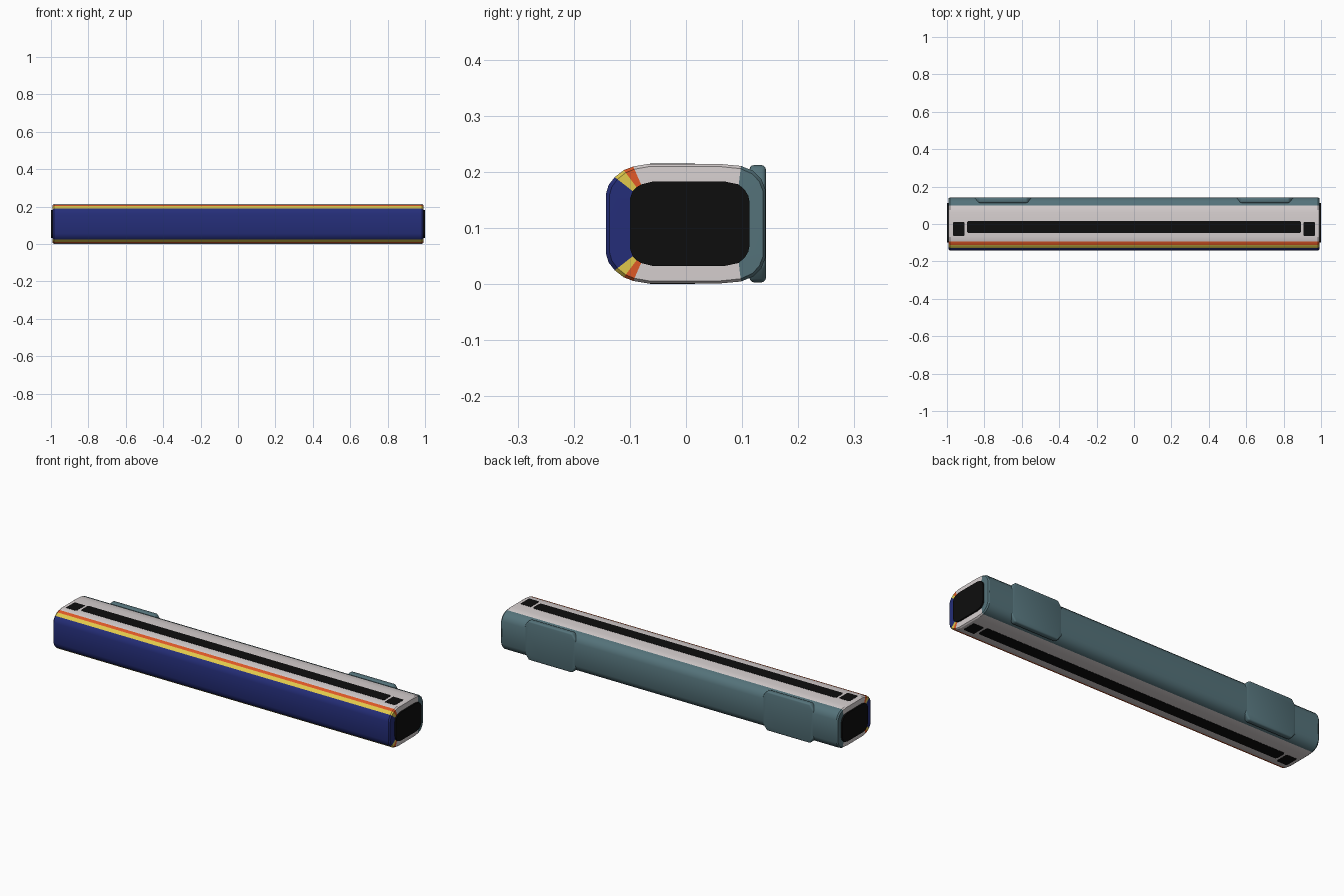
import bpy, bmesh

if "Cube" in bpy.data.objects:
    bpy.data.objects.remove(bpy.data.objects["Cube"])

ZC = 0.1075  # mid height of the car, which lies on its side


def material(name, rgb):
    m = bpy.data.materials.new(name)
    m.diffuse_color = (*rgb, 1)
    m.use_nodes = True
    m.node_tree.nodes["Principled BSDF"].inputs["Base Color"].default_value = m.diffuse_color
    return m


blue = material("roof_blue", (0.018, 0.027, 0.19))
yellow = material("stripe_yellow", (0.75, 0.58, 0.07))
red = material("stripe_red", (0.75, 0.10, 0.02))
white = material("side_white", (0.68, 0.63, 0.63))
teal = material("underframe_teal", (0.09, 0.17, 0.195))
black = material("glass_black", (0.004, 0.004, 0.004))
MATS = [blue, yellow, red, white, teal, black]


def finish(bm, name, mats, angle=0.5):
    bmesh.ops.recalc_face_normals(bm, faces=bm.faces)
    me = bpy.data.meshes.new(name)
    bm.to_mesh(me)
    bm.free()
    ob = bpy.data.objects.new(name, me)
    bpy.context.collection.objects.link(ob)
    for m in mats:
        me.materials.append(m)
    bpy.ops.object.select_all(action='DESELECT')
    ob.select_set(True)
    bpy.context.view_layer.objects.active = ob
    bpy.ops.object.shade_smooth_by_angle(angle=angle)
    return ob


# Half cross-sections (y, half height): outer shell and end-door outline
OUTER = [(-.143, .052), (-.138, .069), (-.127, .083), (-.111, .0955), (-.094, .102),
         (-.067, .1065), (.06, .1065), (.098, .103), (.120, .094), (.134, .080), (.142, .060)]
INNER = [(-.100, .040), (-.0995, .046), (-.095, .058), (-.088, .065), (-.080, .070),
         (-.060, .075), (.070, .075), (.094, .070), (.105, .060), (.111, .050), (.113, .040)]
SEG = [0, 0, 1, 2, 3, 3, 3, 4, 4, 4]
SEG_ALL = SEG + [4] + SEG[::-1] + [0]


def loop(half):
    return [(y, ZC + h) for y, h in half] + [(y, ZC - h) for y, h in reversed(half)]


def blend(a, b, t):
    return [(p[0] + (q[0] - p[0]) * t, p[1] + (q[1] - p[1]) * t) for p, q in zip(a, b)]


# Body shell with rounded end rims and coloured bands
lip = blend(OUTER, INNER, 0.15)
stations = [(-.992, INNER), (-.991, lip), (-.984, OUTER), (.984, OUTER), (.991, lip), (.992, INNER)]
bm = bmesh.new()
rings = [[bm.verts.new((x, y, z)) for y, z in loop(s)] for x, s in stations]
n = len(SEG_ALL)
for a, b in zip(rings, rings[1:]):
    for i in range(n):
        j = (i + 1) % n
        bm.faces.new((a[i], a[j], b[j], b[i])).material_index = SEG_ALL[i]
for r in (rings[0], rings[-1]):
    bm.faces.new(r).material_index = 5
finish(bm, "car_body", MATS)


def prism(name, outline, axis, lo, hi, mat, bevel=0):
    """Extrude a 2D outline along x, y or z, optionally softening the edges."""
    bm = bmesh.new()

    def ring(d):
        out = []
        for u, v in outline:
            c = [u, v]
            c.insert(axis, d)
            out.append(bm.verts.new(c))
        return out
    a, b = ring(lo), ring(hi)
    bm.faces.new(a)
    bm.faces.new(b)
    for i in range(len(a)):
        j = (i + 1) % len(a)
        bm.faces.new((a[i], a[j], b[j], b[i]))
    if bevel:
        bmesh.ops.bevel(bm, geom=bm.edges[:], offset=bevel, segments=3,
                        profile=0.5, affect='EDGES', clamp_overlap=True)
    return finish(bm, name, [mat])


def chamfered(x0, x1, y0, y1, c):
    return [(x0 + c, y0), (x1 - c, y0), (x1, y0 + c), (x1, y1 - c),
            (x1 - c, y1), (x0 + c, y1), (x0, y1 - c), (x0, y0 + c)]


for s, end in ((-1, "left"), (1, "right")):
    # Gangway end plate
    prism("end_door_" + end, loop(INNER), 0, s * .990, s * 1.0, black)
    # Wheel housing, wider than the underframe
    c = s * .70
    shape = [(c + sx * w, ZC + sz * h) for sx, sz, w, h in
             ((-1, -1, .150, .075), (-1, -1, .128, .1045), (1, -1, .128, .1045), (1, -1, .150, .075),
              (1, 1, .150, .075), (1, 1, .128, .1045), (-1, 1, .128, .1045), (-1, 1, .150, .075))]
    prism("wheel_housing_" + end, shape, 1, .113, .1425, teal, .008)

# Window bands and doors on both sides
for z0, z1, side in ((.212, .215, "upper"), (.003, .0, "lower")):
    prism("window_band_" + side, chamfered(-.893, .893, -.049, .016, .008), 2, z0, z1, black)
    for s, end in ((-1, "left"), (1, "right")):
        xa, xb = sorted((s * .906, s * .968))
        prism(f"door_{side}_{end}", chamfered(xa, xb, -.064, .010, .003), 2, z0, z1, black)
